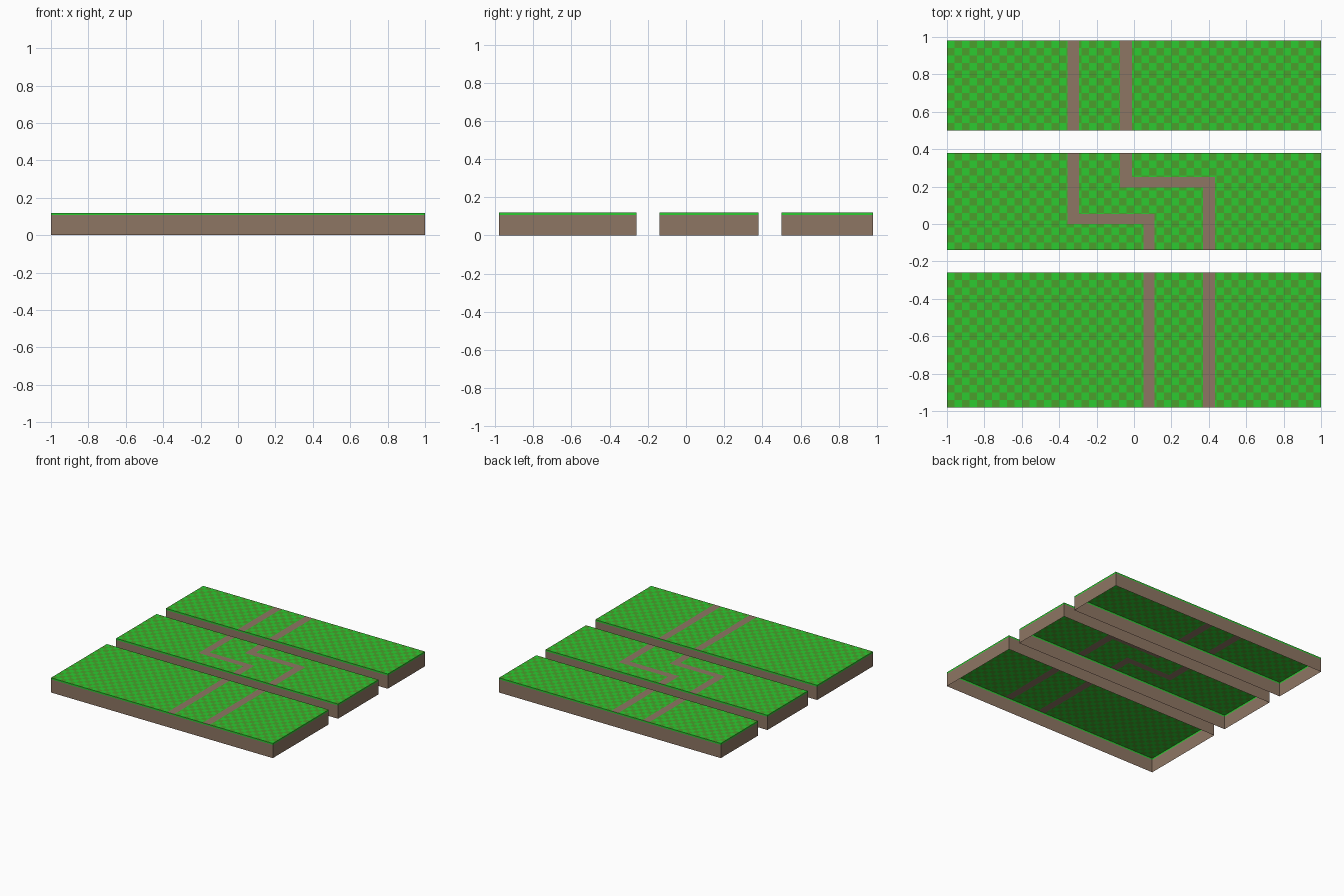
import bpy, bmesh

if "Cube" in bpy.data.objects:
    bpy.data.objects.remove(bpy.data.objects["Cube"])

TOP, BAND, CELL = 0.12, 0.107, 0.04


def material(name, rgb):
    m = bpy.data.materials.new(name)
    m.diffuse_color = (*rgb, 1)
    m.use_nodes = True
    m.node_tree.nodes["Principled BSDF"].inputs["Base Color"].default_value = m.diffuse_color
    return m


grass = material("grass_green", (0.025, 0.60, 0.03))
dark_grass = material("dark_grass", (0.07, 0.35, 0.025))
earth = material("earth_brown", (0.27, 0.18, 0.125))


def finish(name, bm, mats):
    mesh = bpy.data.meshes.new(name)
    bm.to_mesh(mesh)
    bm.free()
    for m in mats:
        mesh.materials.append(m)
    bpy.context.collection.objects.link(bpy.data.objects.new(name, mesh))


def walls(name, y0, y1, z0, z1, mat):
    """Open ring of four outward-facing walls."""
    bm = bmesh.new()
    ring = [(-1, y0), (1, y0), (1, y1), (-1, y1)]
    low = [bm.verts.new((x, y, z0)) for x, y in ring]
    high = [bm.verts.new((x, y, z1)) for x, y in ring]
    for i in range(4):
        j = (i + 1) % 4
        bm.faces.new((low[i], low[j], high[j], high[i]))
    finish(name, bm, [mat])


def lawn(name, y0, y1, paths):
    """Checked sheet with the path rectangles (x0, x1, y0, y1) inlaid."""
    def lines(a, b, extra):
        n = round((b - a) / CELL)
        vals = [a + i * CELL for i in range(n + 1)] + list(extra)
        return sorted({round(v, 4) for v in vals})

    xs = lines(-1, 1, [x for p in paths for x in p[:2]])
    ys = lines(y0, y1, [y for p in paths for y in p[2:]])
    bm = bmesh.new()
    grid = [[bm.verts.new((x, y, TOP)) for x in xs] for y in ys]
    for j in range(len(ys) - 1):
        for i in range(len(xs) - 1):
            f = bm.faces.new((grid[j][i], grid[j][i + 1],
                              grid[j + 1][i + 1], grid[j + 1][i]))
            c = f.calc_center_median()
            if any(a < c.x < b and p < c.y < q for a, b, p, q in paths):
                f.material_index = 2
            else:
                col = int((c.x + 1) / CELL)
                row = int((y1 - c.y) / CELL)
                f.material_index = (col + row) % 2
    finish(name, bm, [grass, dark_grass, earth])


# Path edges: straight on the outer slabs, stepped on the middle one
L1, L2 = (-0.355, -0.295), (-0.075, -0.012)
R1, R2 = (0.05, 0.11), (0.37, 0.432)
slabs = {
    "front": (-0.98, -0.26, [(*R1, -0.98, -0.26), (*R2, -0.98, -0.26)]),
    "middle": (-0.14, 0.38, [
        (*L1, 0.0, 0.38), (L1[0], R1[1], 0.0, 0.053), (*R1, -0.14, 0.053),
        (*L2, 0.195, 0.38), (L2[0], R2[1], 0.195, 0.25), (*R2, -0.14, 0.25)]),
    "back": (0.50, 0.98, [(*L1, 0.50, 0.98), (*L2, 0.50, 0.98)]),
}

# Each slab: soil walls, grass edge and lawn, open underneath
for name, (y0, y1, paths) in slabs.items():
    walls(name + "_soil_walls", y0, y1, 0, BAND, earth)
    walls(name + "_grass_edge", y0, y1, BAND, TOP, grass)
    lawn(name + "_lawn", y0, y1, paths)
